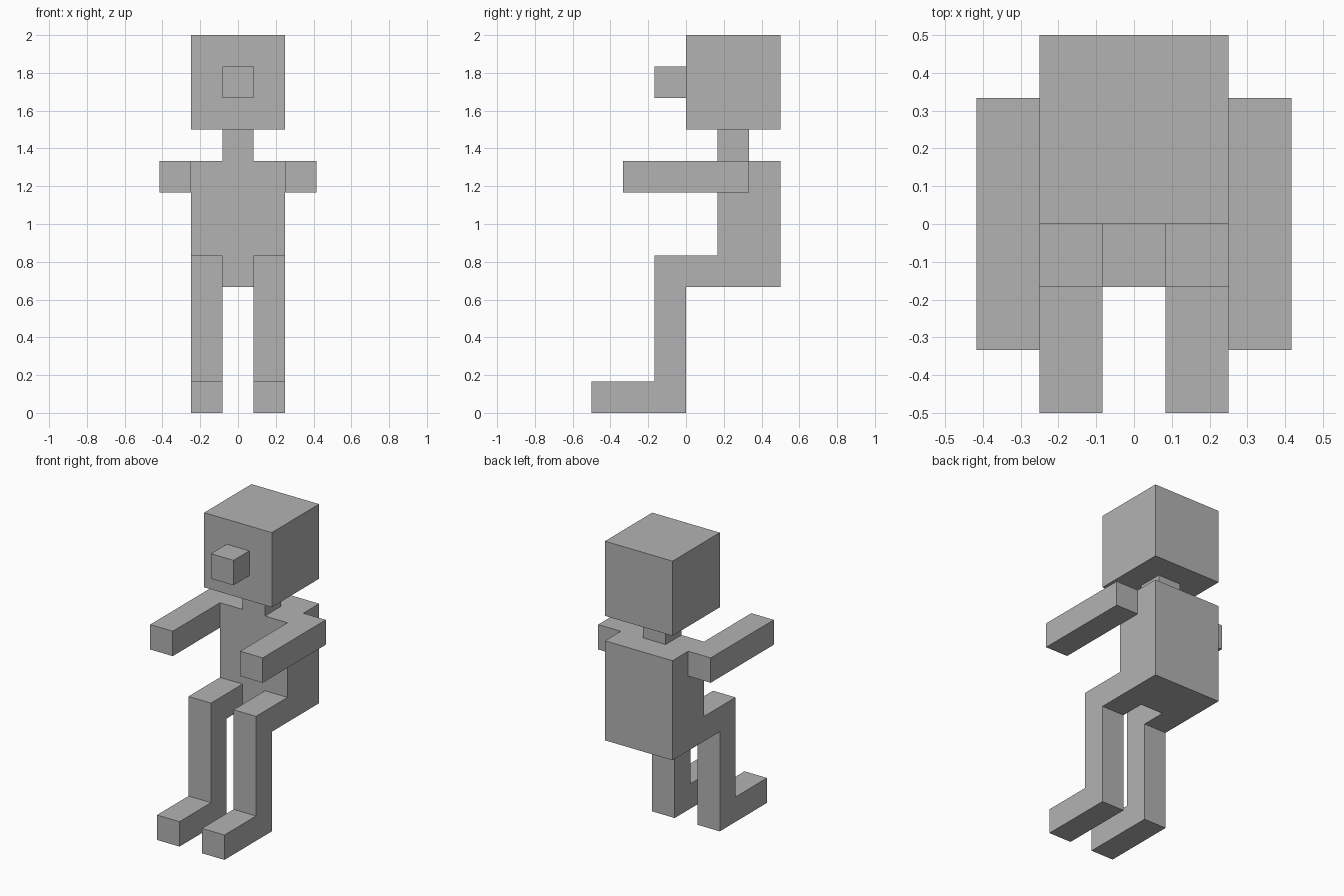
import bpy
import bmesh

U = 1 / 6  # one block of the figure

cube = bpy.data.objects.get("Cube")
if cube:
    bpy.data.objects.remove(cube, do_unlink=True)

GREY = (0.45, 0.45, 0.45, 1)
grey = bpy.data.materials.new("plain grey")
grey.use_nodes = True
grey.diffuse_color = GREY
grey.node_tree.nodes["Principled BSDF"].inputs["Base Color"].default_value = GREY


def extrude_profile(name, profile, x0, x1):
    """Extrude a (y, z) side profile from x0 to x1, all in blocks."""
    bm = bmesh.new()
    face = bm.faces.new([bm.verts.new((x0 * U, y * U, z * U)) for y, z in profile])
    side = bmesh.ops.extrude_face_region(bm, geom=[face])["geom"]
    verts = [v for v in side if isinstance(v, bmesh.types.BMVert)]
    bmesh.ops.translate(bm, verts=verts, vec=((x1 - x0) * U, 0, 0))
    bmesh.ops.recalc_face_normals(bm, faces=bm.faces)
    mesh = bpy.data.meshes.new(name)
    bm.to_mesh(mesh)
    bm.free()
    mesh.materials.append(grey)
    obj = bpy.data.objects.new(name, mesh)
    bpy.context.collection.objects.link(obj)
    return obj


def box(name, x, y, z):
    profile = [(y[0], z[0]), (y[1], z[0]), (y[1], z[1]), (y[0], z[1])]
    return extrude_profile(name, profile, *x)


# Head, nose, neck and torso
box("head", (-1.5, 1.5), (0, 3), (9, 12))
box("nose", (-0.5, 0.5), (-1, 0), (10, 11))
box("neck", (-0.5, 0.5), (1, 2), (8, 9))
box("torso", (-1.5, 1.5), (1, 3), (4, 8))

# Seated leg: thigh, shin and foot in one bent outline
LEG = [(1, 5), (-1, 5), (-1, 1), (-3, 1), (-3, 0), (0, 0), (0, 4), (1, 4)]

# Limbs on both sides
for label, s in (("left", 1), ("right", -1)):
    box(label + "_arm", (1.5 * s, 2.5 * s), (-2, 2), (7, 8))
    extrude_profile(label + "_leg", LEG, 0.5 * s, 1.5 * s)
